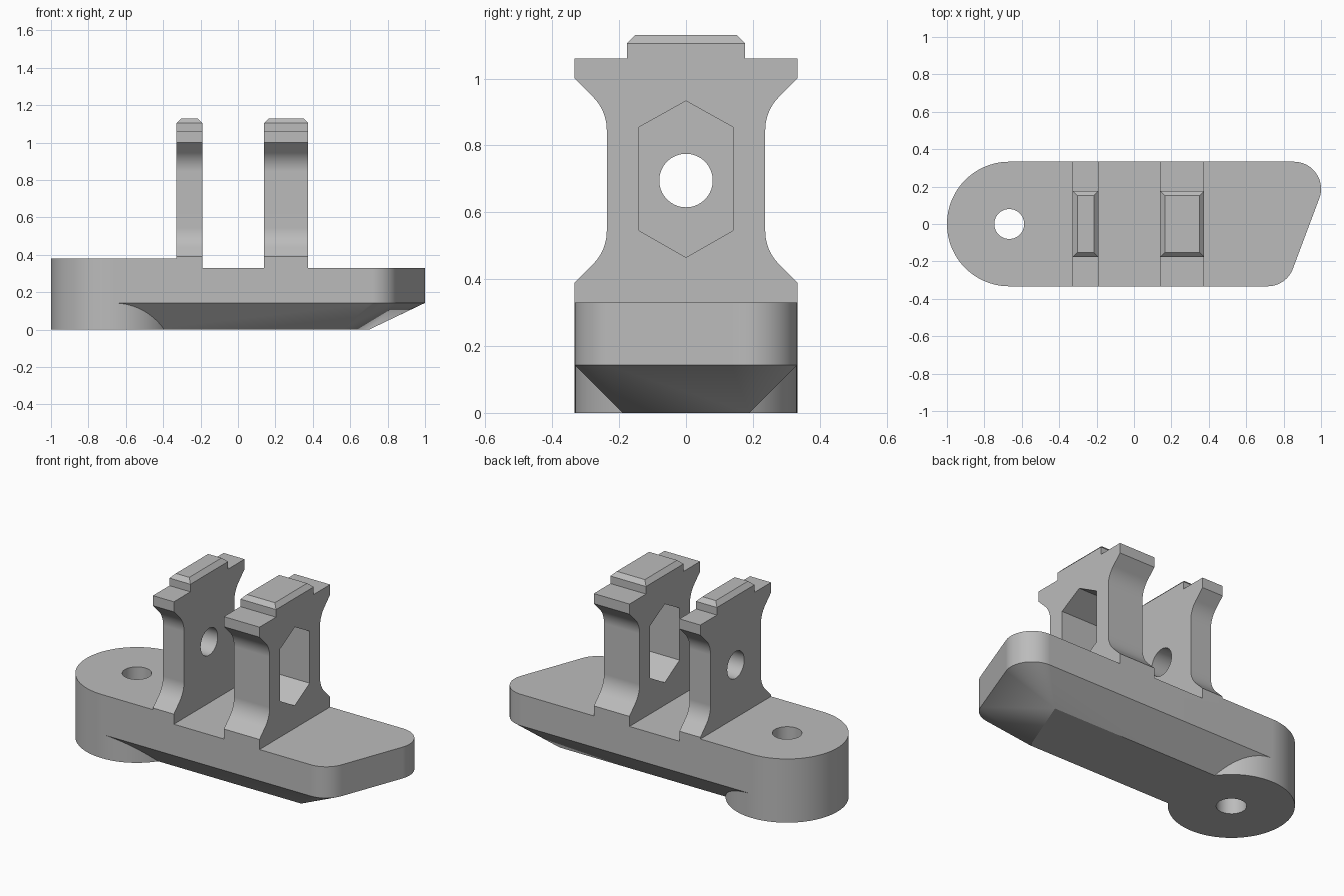
import bpy, bmesh
from math import sin, cos, radians, pi
from mathutils import Vector

cube = bpy.data.objects.get("Cube")
if cube:
    bpy.data.objects.remove(cube, do_unlink=True)

grey = bpy.data.materials.new("plain grey")
grey.use_nodes = True
colour = (0.5, 0.5, 0.5, 1)
grey.diffuse_color = colour
grey.node_tree.nodes["Principled BSDF"].inputs["Base Color"].default_value = colour


def finish(name, bm):
    bmesh.ops.recalc_face_normals(bm, faces=bm.faces)
    mesh = bpy.data.meshes.new(name)
    bm.to_mesh(mesh)
    bm.free()
    mesh.materials.append(grey)
    ob = bpy.data.objects.new(name, mesh)
    bpy.context.collection.objects.link(ob)
    return ob


def prism(name, outline, low, high, axis="z"):
    """Extrude an outline along z (points are x, y) or along x (points are y, z)."""
    bm = bmesh.new()
    place = (lambda a, b: (a, b, low)) if axis == "z" else (lambda a, b: (low, a, b))
    face = bm.faces.new([bm.verts.new(place(a, b)) for a, b in outline])
    made = bmesh.ops.extrude_face_region(bm, geom=[face])["geom"]
    step = Vector((0, 0, high - low)) if axis == "z" else Vector((high - low, 0, 0))
    bmesh.ops.translate(bm, vec=step, verts=[v for v in made if isinstance(v, bmesh.types.BMVert)])
    return finish(name, bm)


def hull(name, points):
    bm = bmesh.new()
    for p in points:
        bm.verts.new(p)
    bmesh.ops.convex_hull(bm, input=bm.verts)
    bmesh.ops.dissolve_limit(bm, angle_limit=radians(0.5), verts=bm.verts, edges=bm.edges)
    return finish(name, bm)


def arc(cx, cy, r, start, end, n):
    angles = [radians(start + (end - start) * i / n) for i in range(n + 1)]
    return [(cx + r * cos(a), cy + r * sin(a)) for a in angles]


def circle(cx, cy, r, n=64):
    return arc(cx, cy, r, 0, 360, n)[:-1]


def boolean(ob, other, operation="DIFFERENCE"):
    mod = ob.modifiers.new("cut", "BOOLEAN")
    mod.operation, mod.solver, mod.object = operation, "EXACT", other
    bpy.context.view_layer.objects.active = ob
    bpy.ops.object.modifier_apply(modifier=mod.name)
    bpy.data.objects.remove(other, do_unlink=True)


def smooth(ob):
    bpy.ops.object.select_all(action="DESELECT")
    ob.select_set(True)
    bpy.context.view_layer.objects.active = ob
    bpy.ops.object.shade_smooth_by_angle(angle=radians(20))
    mod = ob.modifiers.new("even normals", "WEIGHTED_NORMAL")
    mod.keep_sharp = True


HALF = 0.333          # half width of the base
END = -0.667          # centre of the round end
CHAMFER = 0.143       # height of the sloped underside
STEP = 0.33           # lower deck
DECK = 0.38           # raised deck at the round end

# Base plate: round at one end, slanted with rounded corners at the other
slant = 20.6
corners = (arc(0.714, -0.188, 0.145, -90, -slant, 14)
           + arc(0.855, 0.188, 0.145, -slant, 90, 18))
plate = prism("base_plate", arc(END, 0, HALF, 90, 270, 48) + corners, CHAMFER, DECK)
deck_cut = prism("deck_cutter", [(-0.19, -1), (2, -1), (2, 1), (-0.19, 1)], STEP, 1)
boolean(plate, deck_cut)

# Sloped underside, joined to the round boss
rim = [(END, -HALF), *corners, (END, HALF)]
foot = [(END, -0.19), (0.55, -0.19), (0.7, 0.19), (END, 0.19)]
under = hull("sloped_underside", [(x, y, CHAMFER) for x, y in rim] + [(x, y, 0) for x, y in foot])
boss = prism("round_boss", circle(END, 0, HALF, 96), 0, CHAMFER)
boolean(under, boss, "UNION")

# Vertical screw hole
for part in (plate, under):
    boolean(part, prism("hole_cutter", circle(END, 0, 0.08), -1, 1))
    smooth(part)

# Waisted uprights
MID = 0.695
TOP = 1.06
waist, r = 0.237, 0.14
upper = arc(waist + r, MID + 0.151, r, 180, 135, 10) + [(HALF, 1.0)]
lower = [(y, 2 * MID - z) for y, z in reversed(upper)]


def upright(name, x0, x1, bottom, opening):
    side = [(HALF, bottom)] + lower + upper + [(HALF, TOP)]
    ob = prism(name, side + [(-y, z) for y, z in reversed(side)], x0, x1, "x")
    boolean(ob, prism("opening_cutter", opening, x0 - 0.1, x1 + 0.1, "x"))
    smooth(ob)
    # Bevelled cap on top
    bevel = 0.025
    levels = ((TOP, 0), (1.105, 0), (1.13, bevel))
    hull(name + "_cap", [(x, s * (0.177 - inset), z) for z, inset in levels
                         for x in (x0 + inset, x1 - inset) for s in (-1, 1)])


hexagon = [(0, 0.933), (-0.14, 0.855), (-0.14, 0.545), (0, 0.465), (0.14, 0.545), (0.14, 0.855)]
upright("thin_upright", -0.328, -0.19, DECK, circle(0, MID, 0.08))
upright("thick_upright", 0.14, 0.375, STEP, hexagon)
